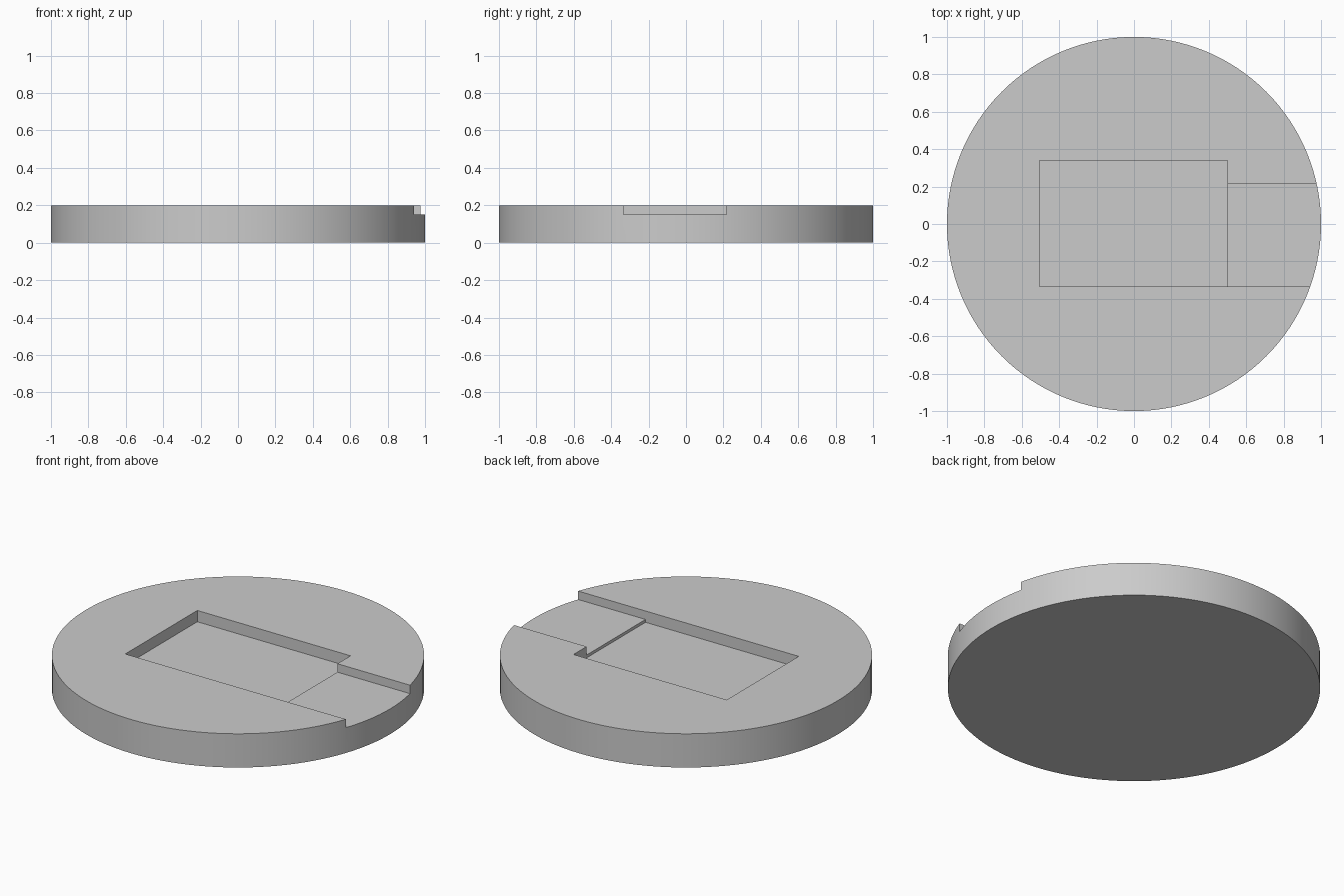
import bpy
import math

cube = bpy.data.objects.get("Cube")
if cube:
    bpy.data.objects.remove(cube, do_unlink=True)

HEIGHT = 0.2
FRONT = -0.335

# Single plain grey
grey = bpy.data.materials.new("plain grey")
grey.use_nodes = True
colour = (0.6, 0.6, 0.6, 1)
grey.diffuse_color = colour
grey.node_tree.nodes["Principled BSDF"].inputs["Base Color"].default_value = colour

# Round base
bpy.ops.mesh.primitive_cylinder_add(vertices=128, radius=1, depth=HEIGHT,
                                    location=(0, 0, HEIGHT / 2))
base = bpy.context.object
base.name = "round_base"
base.data.materials.append(grey)


def cut_box(name, x, y, floor):
    """Cut a box-shaped recess from the top of the base down to the floor height."""
    top = HEIGHT + 0.1
    bpy.ops.mesh.primitive_cube_add(
        size=1,
        location=((x[0] + x[1]) / 2, (y[0] + y[1]) / 2, (floor + top) / 2))
    cutter = bpy.context.object
    cutter.name = name
    cutter.scale = (x[1] - x[0], y[1] - y[0], top - floor)
    cutter.data.materials.append(grey)
    bpy.context.view_layer.update()
    cut = base.modifiers.new(name, "BOOLEAN")
    cut.operation = "DIFFERENCE"
    cut.solver = "EXACT"
    cut.object = cutter
    bpy.context.view_layer.objects.active = base
    bpy.ops.object.modifier_apply(modifier=cut.name)
    bpy.data.objects.remove(cutter, do_unlink=True)


# Rectangular pocket, and the shallower channel running out to the rim
cut_box("pocket_cutter", (-0.505, 0.5), (FRONT, 0.34), 0.133)
cut_box("channel_cutter", (0.3, 1.2), (FRONT, 0.217), 0.15)

# Smooth rim with crisp edges
bpy.ops.object.select_all(action="DESELECT")
base.select_set(True)
bpy.context.view_layer.objects.active = base
bpy.ops.object.shade_smooth_by_angle(angle=math.radians(30))
